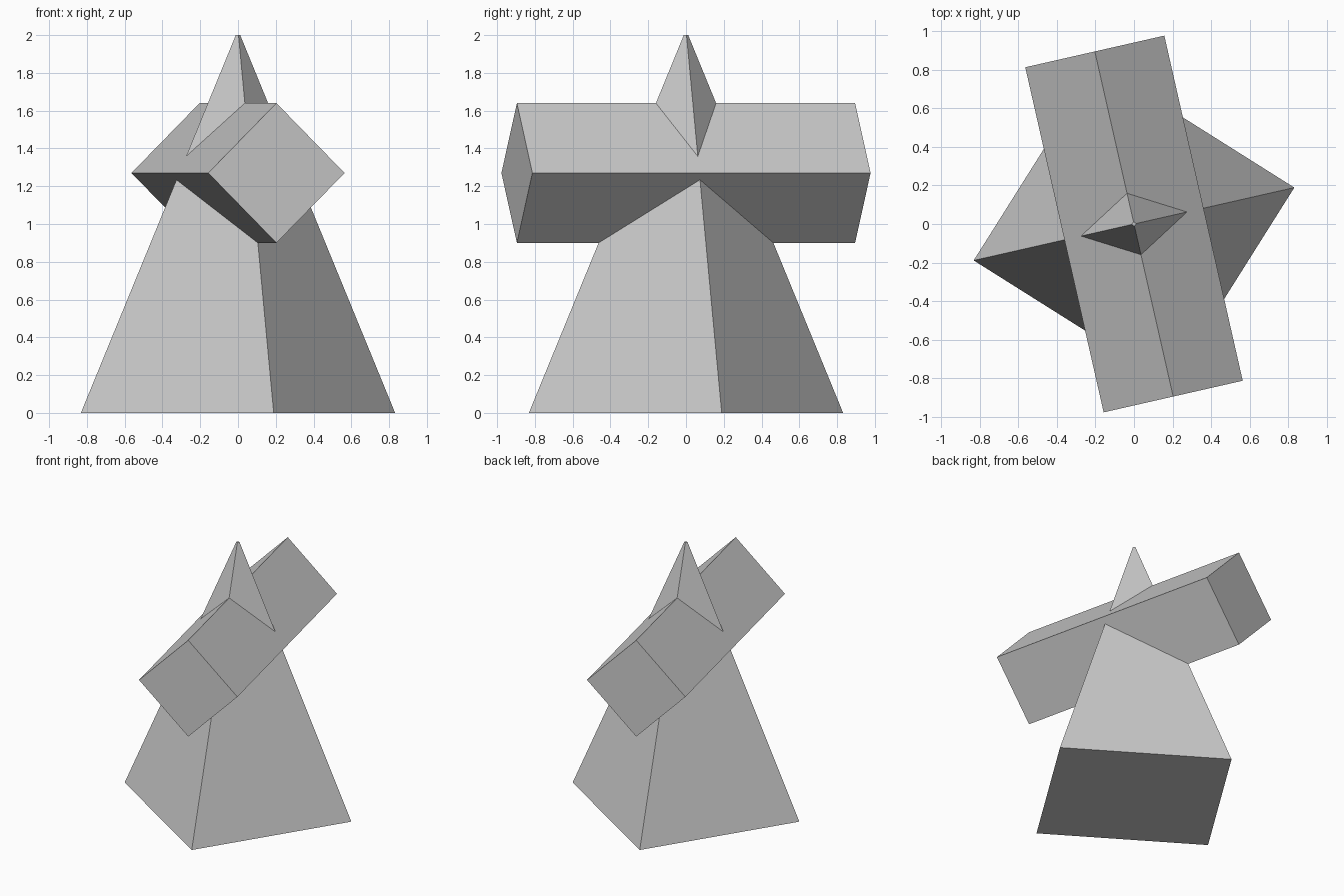
import bpy, bmesh, math

if "Cube" in bpy.data.objects:
    bpy.data.objects.remove(bpy.data.objects["Cube"])

TURN = math.radians(12.8)


def square(radius, turn):
    """Corners of a square, counter-clockwise."""
    return [(radius * math.cos(turn + i * math.pi / 2),
             radius * math.sin(turn + i * math.pi / 2)) for i in range(4)]


def loft(name, lower, upper):
    """Closed solid between two matching loops of points."""
    bm = bmesh.new()
    a = [bm.verts.new(p) for p in lower]
    b = [bm.verts.new(p) for p in upper]
    n = len(a)
    for i in range(n):
        j = (i + 1) % n
        bm.faces.new((a[i], a[j], b[j], b[i]))
    bm.faces.new(a[::-1])
    bm.faces.new(b)
    bmesh.ops.recalc_face_normals(bm, faces=bm.faces)
    mesh = bpy.data.meshes.new(name)
    bm.to_mesh(mesh)
    bm.free()
    obj = bpy.data.objects.new(name, mesh)
    bpy.context.collection.objects.link(obj)
    return obj


# Tall four-sided pyramid with a tiny blunt tip
pyramid = loft("pyramid_with_beam",
               [(x, y, 0) for x, y in square(0.853, TURN)],
               [(x, y, 2) for x, y in square(0.012, TURN)])

# Square beam standing on its edge, passing through the pyramid
section = square(0.37, 0)
beam = loft("beam",
            [(x, -0.918, z) for x, z in section],
            [(x, 0.918, z) for x, z in section])
beam.location.z = 1.27
beam.rotation_euler.z = TURN
beam.hide_render = True

# Fuse both into one solid
mod = pyramid.modifiers.new("fuse", 'BOOLEAN')
mod.operation = 'UNION'
mod.solver = 'EXACT'
mod.object = beam
bpy.context.view_layer.objects.active = pyramid
pyramid.select_set(True)
bpy.ops.object.modifier_apply(modifier=mod.name)
bpy.data.objects.remove(beam, do_unlink=True)
